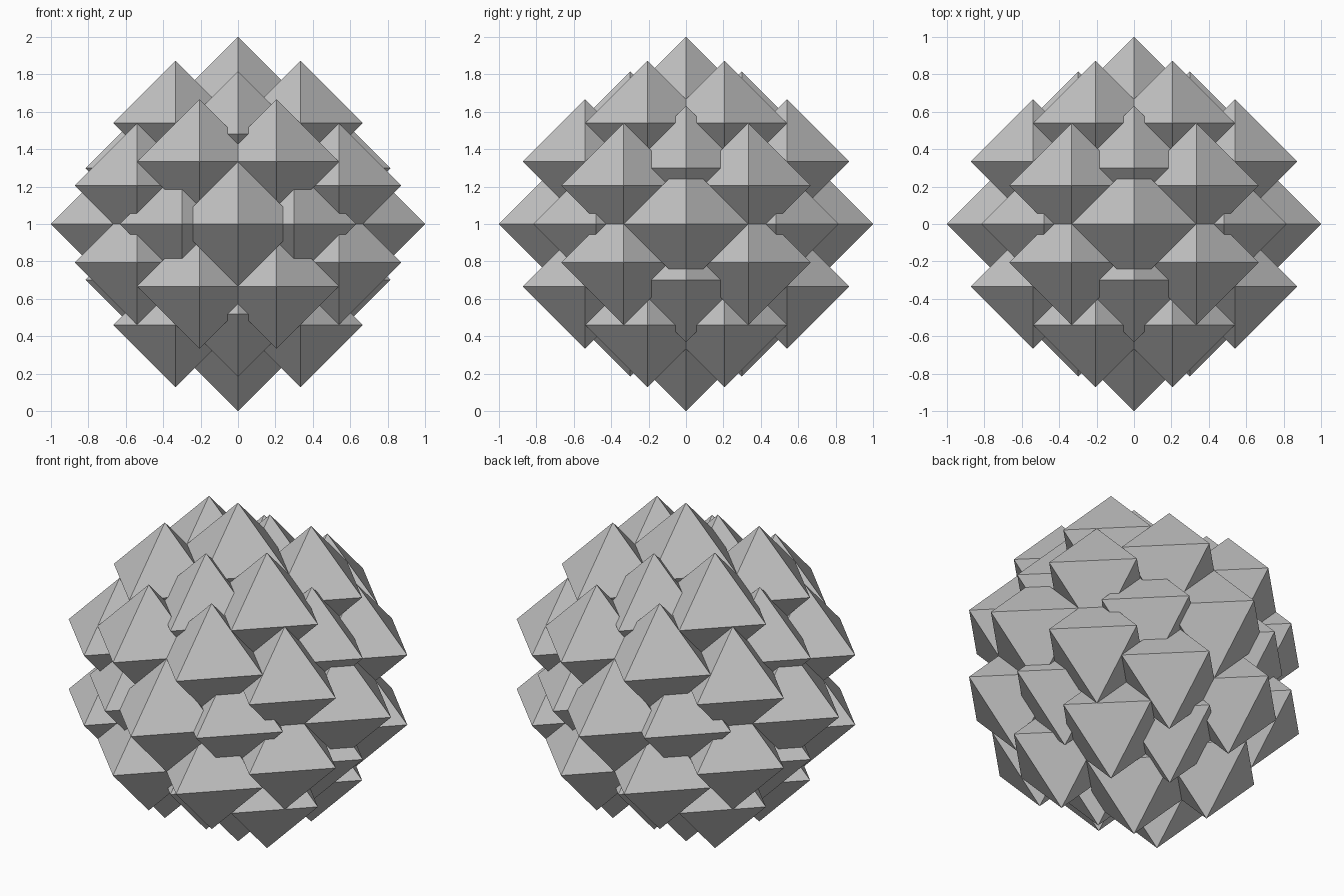
import bpy, bmesh
from itertools import product
from mathutils import Vector

cube = bpy.data.objects.get("Cube")
if cube:
    bpy.data.objects.remove(cube, do_unlink=True)

PHI = (1 + 5 ** 0.5) / 2
RADIUS = 1 / 3            # centre to tip of each octahedron
SHELL = 2 / 3             # distance of the outer centres from the middle
MIDDLE = Vector((0, 0, 1))

# Single grey colour
grey = bpy.data.materials.new("plain grey")
grey.use_nodes = True
colour = (0.55, 0.55, 0.55, 1)
grey.diffuse_color = colour
grey.node_tree.nodes["Principled BSDF"].inputs["Base Color"].default_value = colour


def octahedron_mesh():
    """Hull of the six tips on the axes."""
    bm = bmesh.new()
    for axis in range(3):
        for sign in (-1, 1):
            tip = Vector((0, 0, 0))
            tip[axis] = sign * RADIUS
            bm.verts.new(tip)
    bmesh.ops.convex_hull(bm, input=bm.verts[:])
    bmesh.ops.recalc_face_normals(bm, faces=bm.faces[:])
    mesh = bpy.data.meshes.new("octahedron")
    bm.to_mesh(mesh)
    bm.free()
    mesh.materials.append(grey)
    return mesh


def symmetric_points(a, b, c):
    """All sign changes and cyclic shifts of one point, without repeats."""
    points = set()
    for sa, sb, sc in product((-1, 1), repeat=3):
        p = (sa * a + 0.0, sb * b + 0.0, sc * c + 0.0)
        points |= {p, p[1:] + p[:1], p[2:] + p[:2]}
    return sorted(points)


def place(name, points):
    for i, p in enumerate(points, 1):
        ob = bpy.data.objects.new(f"{name}_{i}", mesh)
        ob.location = MIDDLE + Vector(p)
        bpy.context.collection.objects.link(ob)


mesh = octahedron_mesh()

# Outer shell: corners of an icosidodecahedron
unit = SHELL / PHI
place("axis_octahedron", symmetric_points(SHELL, 0, 0))
place("outer_octahedron",
      symmetric_points(unit / 2, unit * PHI ** 2 / 2, unit * PHI / 2))

# Sunken octahedra: centres of the shell's twelve pentagons
depth = SHELL * ((5 + 2 * 5 ** 0.5) / 5) ** 0.5 / PHI
short = depth / (1 + PHI ** 2) ** 0.5
place("sunken_octahedron", symmetric_points(short * PHI, 0, short))
